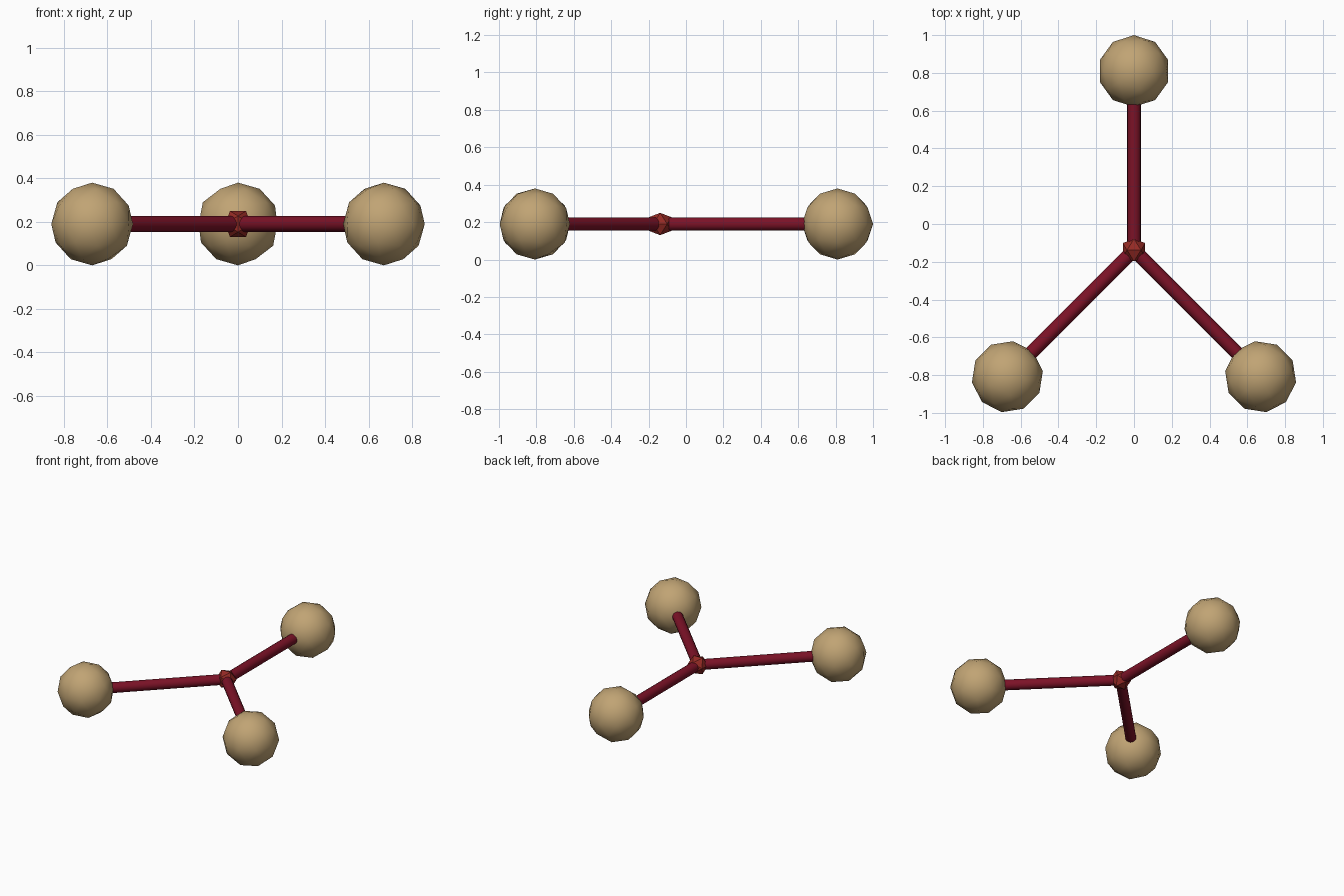
import bpy
import math
from mathutils import Vector

if "Cube" in bpy.data.objects:
    bpy.data.objects.remove(bpy.data.objects["Cube"])

BALL_R = 0.19
ROD_R = 0.036
ARM = 0.948
HUB = Vector((0, -0.138, BALL_R))


def material(name, rgb):
    m = bpy.data.materials.new(name)
    m.diffuse_color = (*rgb, 1)
    m.use_nodes = True
    m.node_tree.nodes["Principled BSDF"].inputs["Base Color"].default_value = m.diffuse_color
    return m


tan = material("tan", (0.53, 0.37, 0.175))
crimson = material("dark crimson", (0.20, 0.006, 0.02))
red = material("brick red", (0.30, 0.023, 0.018))


def finish(name, mat, smooth):
    ob = bpy.context.object
    ob.name = name
    ob.data.materials.append(mat)
    if smooth == "all":
        bpy.ops.object.shade_smooth()
    elif smooth == "angle":
        bpy.ops.object.shade_smooth_by_angle(angle=math.radians(40))
    return ob


# Central faceted hub, turned so an edge faces up
bpy.ops.mesh.primitive_ico_sphere_add(
    subdivisions=1, radius=0.07, location=HUB,
    rotation=(0, -math.radians(31.72), 0))
finish("hub", red, None)

# Three arms: a rod ending in a low-poly ball, each turned about the hub
for label, degrees in (("back", 0), ("left", 135), ("right", -135)):
    a = math.radians(degrees)
    out = Vector((-math.sin(a), math.cos(a), 0))
    rod_len = ARM - 0.1
    bpy.ops.mesh.primitive_cylinder_add(
        vertices=16, radius=ROD_R, depth=rod_len,
        location=HUB + out * rod_len / 2,
        rotation=(math.pi / 2, 0, a))
    finish(label + "_rod", crimson, "angle")
    bpy.ops.mesh.primitive_ico_sphere_add(
        subdivisions=2, radius=BALL_R,
        location=HUB + out * ARM, rotation=(0, 0, a))
    finish(label + "_ball", tan, "all")
